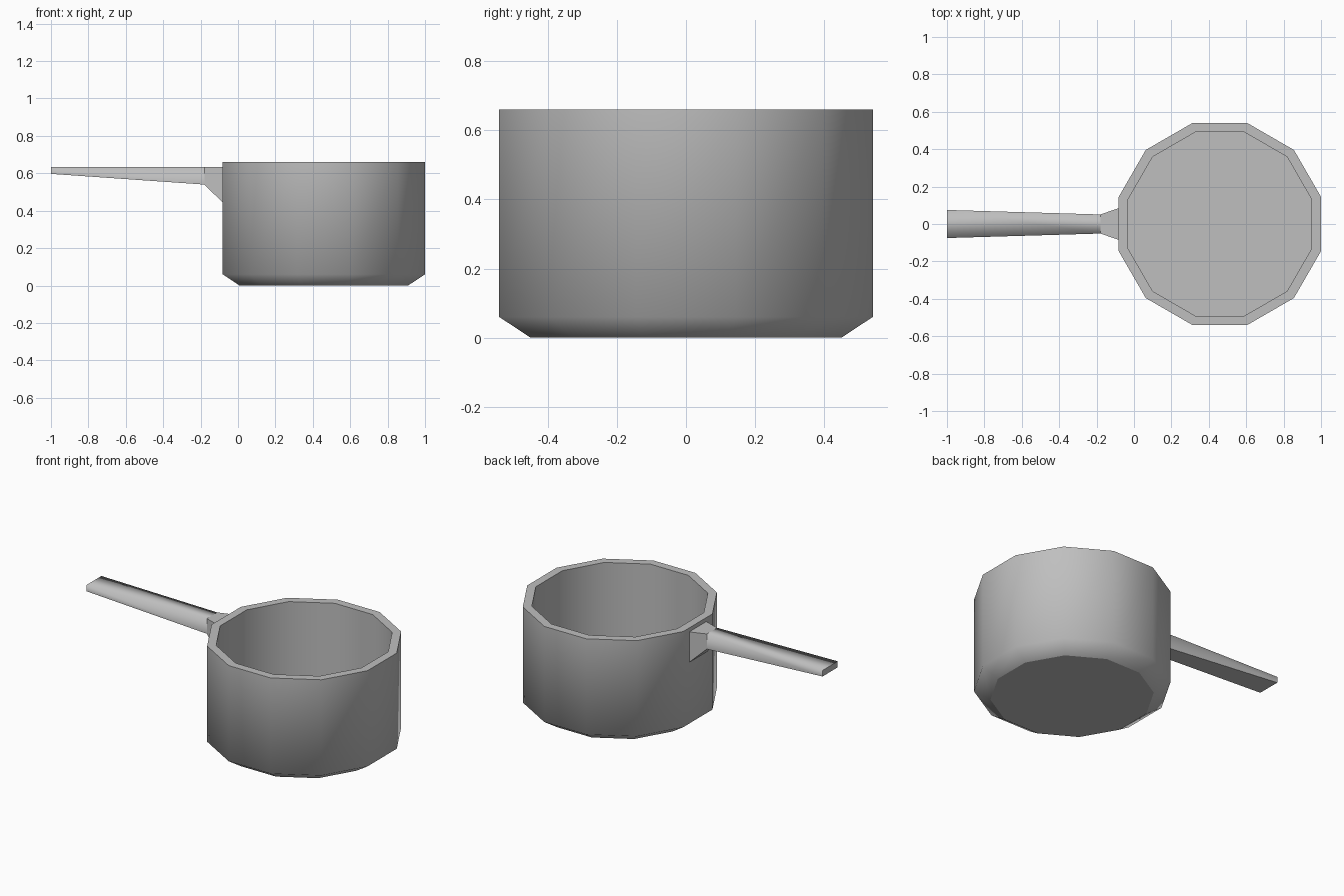
import bpy
import bmesh
from math import cos, sin, tau

cube = bpy.data.objects.get("Cube")
if cube:
    bpy.data.objects.remove(cube, do_unlink=True)

metal = bpy.data.materials.new("grey metal")
metal.use_nodes = True
GREY = (0.52, 0.52, 0.52, 1)
metal.diffuse_color = GREY
metal.node_tree.nodes["Principled BSDF"].inputs["Base Color"].default_value = GREY


def finish(name, bm):
    bmesh.ops.recalc_face_normals(bm, faces=bm.faces)
    mesh = bpy.data.meshes.new(name)
    bm.to_mesh(mesh)
    bm.free()
    mesh.materials.append(metal)
    obj = bpy.data.objects.new(name, mesh)
    bpy.context.collection.objects.link(obj)
    return obj


def loft(bm, rings):
    """Bridge successive closed rings with quads and cap the first and last."""
    loops = [[bm.verts.new(p) for p in ring] for ring in rings]
    for a, b in zip(loops, loops[1:]):
        for i in range(len(a)):
            j = (i + 1) % len(a)
            bm.faces.new((a[i], a[j], b[j], b[i])).smooth = True
    caps = [bm.faces.new(loops[0]), bm.faces.new(loops[-1])]
    return loops, caps


# Pot: twelve-sided shell, softly shaded walls and crisp rim and base
SIDES = 12
CENTRE_X = 0.459
profile = [(0.466, 0), (0.56, 0.06), (0.56, 0.66), (0.508, 0.66), (0.508, 0.05)]


def pot_ring(radius, z):
    angles = [tau * (i + 0.5) / SIDES for i in range(SIDES)]
    return [(CENTRE_X + radius * cos(a), radius * sin(a), z) for a in angles]


bm = bmesh.new()
loops, caps = loft(bm, [pot_ring(r, z) for r, z in profile])
for k, loop in enumerate(loops):
    if k != 1:  # the lower bend stays soft
        for i, v in enumerate(loop):
            bm.edges.get((v, loop[(i + 1) % SIDES])).smooth = False
finish("pot", bm)


def section(x, half_width, low, high):
    w = half_width
    return [(x, -w, low), (x, w, low), (x, w, high), (x, -w, high)]


# Handle: tapered bar, soft upper edges, crisp underside and end
TOP = 0.635
bm = bmesh.new()
loops, caps = loft(bm, [section(-1, 0.075, 0.597, TOP),
                        section(-0.18, 0.051, 0.54, TOP)])
for e in caps[0].edges[:] + caps[1].edges[:]:
    e.smooth = False
for k in (0, 1):
    bm.edges.get((loops[0][k], loops[1][k])).smooth = False
bm.faces.remove(caps[1])
finish("handle", bm)

# Bracket: flat-faced flare joining the handle to the pot wall
bm = bmesh.new()
loops, caps = loft(bm, [section(-0.18, 0.051, 0.54, TOP),
                        section(-0.081, 0.085, 0.443, TOP)])
for f in bm.faces:
    f.smooth = False
bm.faces.remove(caps[0])
bm.faces.remove(caps[1])
finish("handle_bracket", bm)
